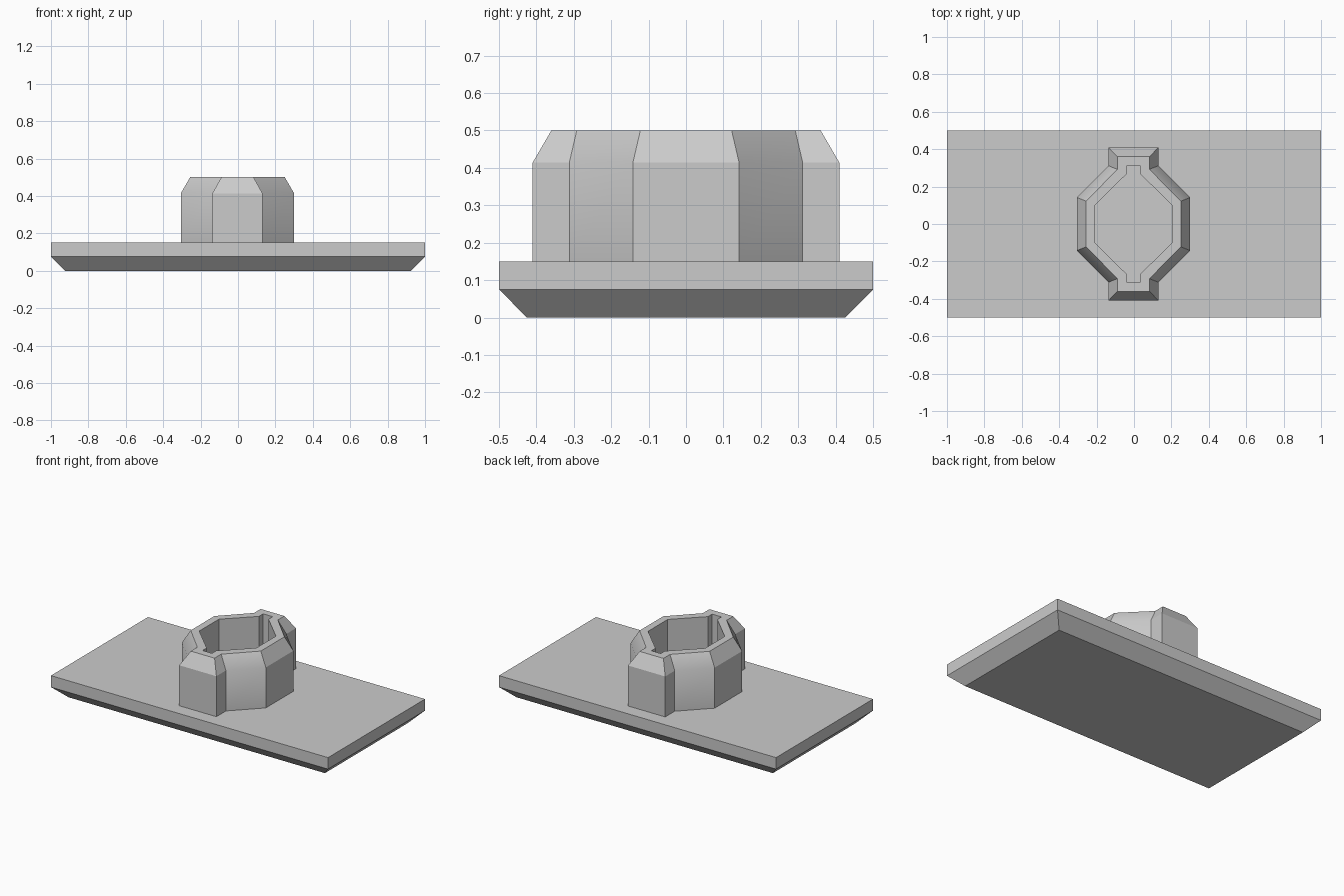
import bpy
import bmesh

old = bpy.data.objects.get("Cube")
if old:
    bpy.data.objects.remove(old, do_unlink=True)

grey = bpy.data.materials.new("plain grey")
grey.use_nodes = True
COLOUR = (0.6, 0.6, 0.6, 1)
grey.diffuse_color = COLOUR
grey.node_tree.nodes["Principled BSDF"].inputs["Base Color"].default_value = COLOUR


def loft(name, rings, cap):
    """Join successive outlines of (points, height) with quads."""
    bm = bmesh.new()
    loops = [[bm.verts.new((x, y, z)) for x, y in pts] for pts, z in rings]
    pairs = list(zip(loops, loops[1:]))
    if not cap:
        pairs.append((loops[-1], loops[0]))
    for a, b in pairs:
        n = len(a)
        for i in range(n):
            j = (i + 1) % n
            bm.faces.new((a[i], a[j], b[j], b[i]))
    if cap:
        bm.faces.new(loops[0])
        bm.faces.new(loops[-1])
    bmesh.ops.recalc_face_normals(bm, faces=bm.faces)
    mesh = bpy.data.meshes.new(name)
    bm.to_mesh(mesh)
    bm.free()
    mesh.materials.append(grey)
    obj = bpy.data.objects.new(name, mesh)
    bpy.context.collection.objects.link(obj)
    return obj


def rectangle(hx, hy):
    return [(-hx, -hy), (hx, -hy), (hx, hy), (-hx, hy)]


def collar_outline(tab_x, tab_y, notch_y, side_x, side_y, centre=-0.003):
    """Octagon with a square tab at the front and back."""
    right = [(tab_x, -tab_y), (tab_x, -notch_y), (side_x, -side_y),
             (side_x, side_y), (tab_x, notch_y), (tab_x, tab_y)]
    left = [(-x, y) for x, y in reversed(right)]
    return [(x + centre, y) for x, y in right + left]


# Base plate with a chamfered underside
loft("base_plate", [(rectangle(0.925, 0.425), 0),
                    (rectangle(1, 0.5), 0.075),
                    (rectangle(1, 0.5), 0.15)], cap=True)

# Hollow collar with a sloped upper rim
outer = collar_outline(0.134, 0.41, 0.312, 0.303, 0.142)
rim = collar_outline(0.086, 0.36, 0.292, 0.253, 0.122)
inner = collar_outline(0.034, 0.313, 0.27, 0.206, 0.101)
SHOULDER = 0.414
collar = loft("collar", [(outer, 0.15), (outer, SHOULDER),
                         (rim, 0.5), (inner, 0.5), (inner, 0.15)], cap=False)

# Soften only the shoulder edges on the diagonal walls
mesh = collar.data
for face in mesh.polygons:
    face.use_smooth = True
for edge in mesh.edges:
    a, b = (mesh.vertices[i].co for i in edge.vertices)
    d = b - a
    diagonal = abs(d.x) > 0.01 and abs(d.y) > 0.01
    at_shoulder = abs(a.z - SHOULDER) < 0.001 and abs(d.z) < 0.001
    edge.use_edge_sharp = not (diagonal and at_shoulder)
